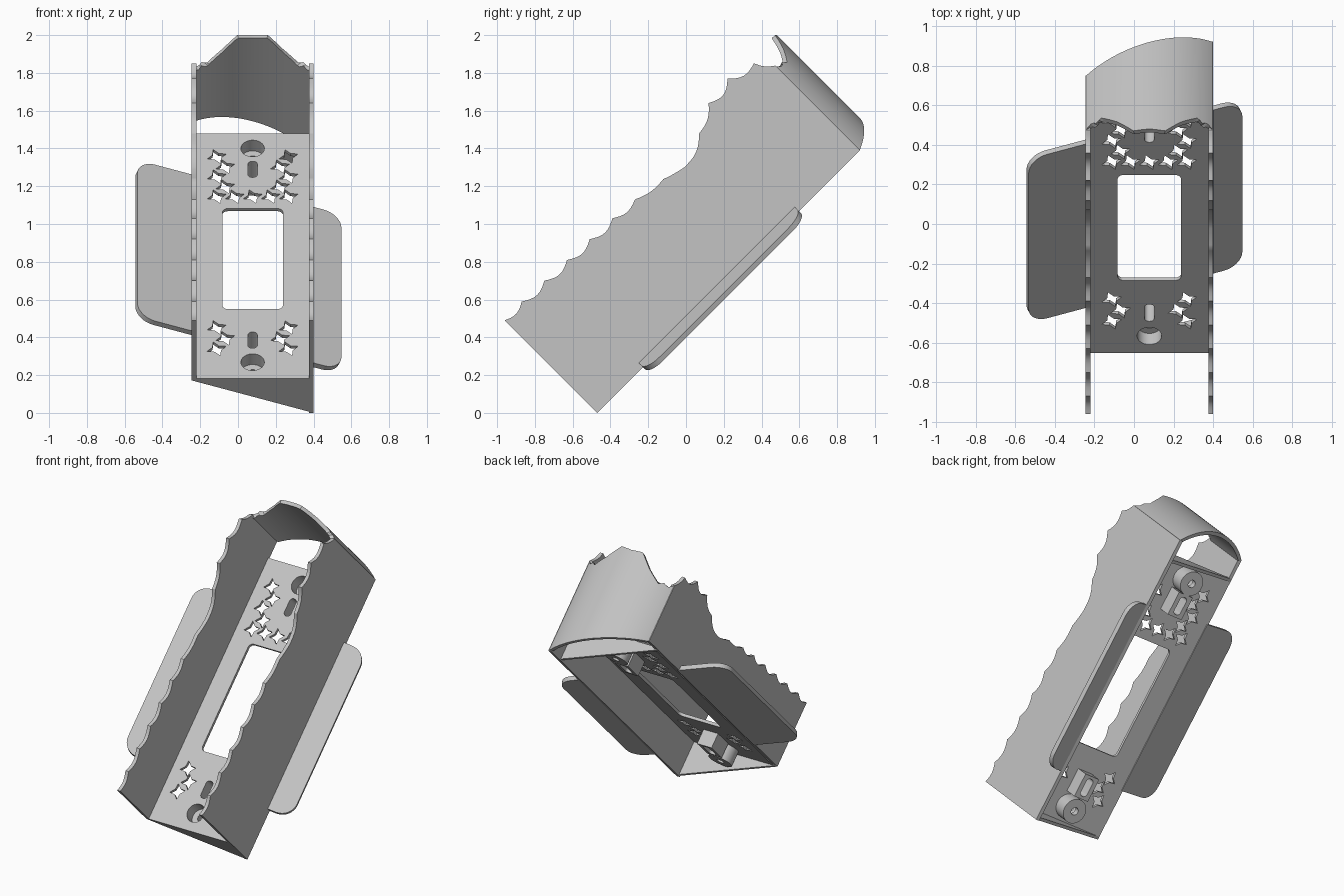
import bpy, bmesh
from math import pi, cos, sin, atan, sqrt
from mathutils import Matrix, Vector

if "Cube" in bpy.data.objects:
    bpy.data.objects.remove(bpy.data.objects["Cube"])

grey = bpy.data.materials.new("light grey plastic")
grey.use_nodes = True
COLOUR = (0.55, 0.55, 0.55, 1)
grey.diffuse_color = COLOUR
grey.node_tree.nodes["Principled BSDF"].inputs["Base Color"].default_value = COLOUR

# Working frame: x across, u along the tray, w out of the tray; leaned back 45 degrees
LEAN = Matrix.Rotation(pi / 4, 4, "X")
LEFT, RIGHT, MID = -0.245, 0.4, 0.0775
LOW, HIGH = -0.332, 1.5
FLOOR, WALL = 0.59, 0.024
SLOPE = 0.377


def back(x):
    """Height w of the slanted rear plane."""
    return 0.332 - SLOPE * (x - RIGHT)


def finish(name, mesh, matrix):
    bm = bmesh.new()
    bm.from_mesh(mesh)
    bmesh.ops.remove_doubles(bm, verts=bm.verts, dist=1e-5)
    bmesh.ops.recalc_face_normals(bm, faces=bm.faces)
    bm.to_mesh(mesh)
    bm.free()
    mesh.transform(LEAN @ matrix)
    mesh.materials.clear()
    mesh.materials.append(grey)
    obj = bpy.data.objects.new(name, mesh)
    bpy.context.collection.objects.link(obj)
    bpy.ops.object.select_all(action="DESELECT")
    obj.select_set(True)
    bpy.context.view_layer.objects.active = obj
    bpy.ops.object.shade_smooth_by_angle(angle=pi / 6)


def sheet(name, loops, thickness, matrix):
    """Flat outline with inner loops as holes, thickened about its plane."""
    curve = bpy.data.curves.new(name, "CURVE")
    curve.dimensions = "2D"
    curve.fill_mode = "BOTH"
    curve.extrude = thickness / 2
    for loop in loops:
        spline = curve.splines.new("POLY")
        spline.points.add(len(loop) - 1)
        for p, (a, b) in zip(spline.points, loop):
            p.co = (a, b, 0, 1)
        spline.use_cyclic_u = True
    temp = bpy.data.objects.new(name + "_outline", curve)
    bpy.context.collection.objects.link(temp)
    deps = bpy.context.evaluated_depsgraph_get()
    mesh = bpy.data.meshes.new_from_object(temp.evaluated_get(deps))
    bpy.data.objects.remove(temp)
    finish(name, mesh, matrix)


def rect(x0, x1, y0, y1, left_r=0, right_r=0):
    pts = []
    for cx, cy, r, start in ((x1 - right_r, y1 - right_r, right_r, 0), (x0 + left_r, y1 - left_r, left_r, 1),
                             (x0 + left_r, y0 + left_r, left_r, 2), (x1 - right_r, y0 + right_r, right_r, 3)):
        steps = 8 if r else 0
        for i in range(steps + 1):
            a = pi / 2 * (start + i / max(steps, 1))
            pts.append((cx + r * cos(a), cy + r * sin(a)))
    return pts


def circle(x, y, r, n=32):
    return [(x + r * cos(2 * pi * i / n), y + r * sin(2 * pi * i / n)) for i in range(n)]


def star(x, y):
    pts = []
    for i in range(8):
        r = 0.025 if i % 2 else 0.054
        a = pi / 9 + i * pi / 4
        pts.append((x + r * cos(a), y + r * sin(a)))
    return pts


def at_w(w0, w1):
    return Matrix.Translation((0, 0, (w0 + w1) / 2))


# Floor plate with window, sockets, slots and star vents
SOCKETS = (("upper", 1.39, 1.234), ("lower", -0.21, -0.045))
holes = [rect(-0.083, 0.238, 0.187, 0.94, 0.03, 0.03)]
for _, hole_u, slot_u in SOCKETS:
    holes.append(circle(MID, hole_u, 0.062))
    holes.append(rect(MID - 0.025, MID + 0.025, slot_u - 0.06, slot_u + 0.06, 0.022, 0.022))
for side in (-1, 1):
    for i in range(5):
        holes.append(star(MID + side * (0.145 if i % 2 else 0.19), 1.03 + 0.075 * i))
    for i in range(3):
        holes.append(star(MID + side * (0.145 if i % 2 else 0.19), -0.11 + 0.08 * i))
for i in (-1, 0, 1):
    holes.append(star(MID + i * 0.095, 1.03))
sheet("floor_plate", [rect(LEFT + WALL, RIGHT - WALL, LOW + 0.01, HIGH)] + holes, 0.02, at_w(FLOOR - 0.02, FLOOR))

# Screw bosses and slotted blocks behind the plate
for label, hole_u, slot_u in SOCKETS:
    sheet(label + "_boss", [circle(MID, hole_u, 0.08), circle(MID, hole_u, 0.062)], 0.06, at_w(0.51, 0.57))
    sheet(label + "_boss_end", [circle(MID, hole_u, 0.08), circle(MID, hole_u, 0.025)], 0.04, at_w(0.47, 0.51))
    sheet(label + "_slot_block", [rect(MID - 0.055, MID + 0.055, slot_u - 0.078, slot_u + 0.078),
          rect(MID - 0.025, MID + 0.025, slot_u - 0.06, slot_u + 0.06, 0.022, 0.022)], 0.1, at_w(0.47, 0.57))

# Wedge-shaped end walls between plate and rear plane
across = Matrix(((1, 0, 0, 0), (0, 0, -1, 0), (0, 1, 0, 0), (0, 0, 0, 1)))
wedge = [(LEFT, FLOOR), (LEFT, back(LEFT)), (RIGHT, back(RIGHT)), (RIGHT, FLOOR)]
for name, u in (("lower_end_wall", LOW + 0.01), ("upper_end_wall", HIGH - 0.01)):
    sheet(name, [wedge], 0.02, Matrix.Translation((0, u, 0)) @ across)

# Side walls with scalloped front edge: cusp u, cusp w, bite depth before it
CUSPS = [(LOW, 1.025, 0), (-0.198, 1.032, 0.022), (-0.035, 1.025, 0.03), (0.127, 1.018, 0.03),
         (0.29, 1.011, 0.03), (0.453, 1.004, 0.03), (0.608, 0.99, 0.025), (0.79, 0.96, 0.015),
         (0.912, 0.926, 0.003), (1.096, 0.997, 0.025), (1.244, 1.075, 0.02), (1.407, 1.096, 0.035),
         (1.563, 1.054, 0.03), (1.635, 0.965, 0.01)]
edge = [CUSPS[0][:2]]
for (u0, w0, _), (u1, w1, depth) in zip(CUSPS, CUSPS[1:]):
    normal = Vector((w1 - w0, u0 - u1)).normalized()
    for i in range(1, 9):
        t = i / 8
        bite = depth * sin(pi * t)
        edge.append((u0 + (u1 - u0) * t + normal.x * bite, w0 + (w1 - w0) * t + normal.y * bite))
along = Matrix(((0, 0, 1, 0), (1, 0, 0, 0), (0, 1, 0, 0), (0, 0, 0, 1)))
for name, outer, x in (("right_side_wall", LEFT, LEFT + WALL / 2), ("left_side_wall", RIGHT, RIGHT - WALL / 2)):
    outline = [(LOW, back(outer))] + edge + [(1.635, back(outer))]
    sheet(name, [outline], WALL, Matrix.Translation((x, 0, 0)) @ along)

# Arched top cap, its rear edge on the slanted plane and its front edge peaked
RIM = [(0, 1.075), (0.08, 1.082), (0.16, 0.998), (0.245, 0.93), (0.27, 0.955), (0.29, 0.935), (0.33, 0.97)]


def rim(x):
    d = abs(x - MID)
    for (d0, w0), (d1, w1) in zip(RIM, RIM[1:]):
        if d <= d1:
            return w0 + (w1 - w0) * (d - d0) / (d1 - d0)
    return RIM[-1][1]


HALF, CROWN, RADIUS = (RIGHT - LEFT) / 2, 1.754, 0.487
bm = bmesh.new()
rings = []
N = 48
for i in range(N + 1):
    d = HALF * (2 * i / N - 1)
    ring = []
    for inset, front in ((0, False), (0, True), (WALL, True), (WALL, False)):
        x = MID + d * (HALF - inset) / HALF
        u = CROWN - RADIUS + sqrt((RADIUS - inset) ** 2 - (x - MID) ** 2)
        ring.append(bm.verts.new((x, u, rim(x) if front else back(x))))
    rings.append(ring)
for a, b in zip(rings, rings[1:]):
    for k in range(4):
        bm.faces.new((a[k], a[(k + 1) % 4], b[(k + 1) % 4], b[k]))
bm.faces.new(rings[0])
bm.faces.new(rings[-1])
cap = bpy.data.meshes.new("top_cap")
bm.to_mesh(cap)
bm.free()
finish("top_cap", cap, Matrix())

# Side wings lying in the slanted rear plane
tilt = atan(SLOPE)
wing_frame = Matrix.Translation((RIGHT, 0, back(RIGHT))) @ Matrix.Rotation(tilt, 4, "Y") @ at_w(0, 0.03)


def s(x):
    return (x - RIGHT) / cos(tilt)


sheet("right_wing", [rect(s(-0.543), s(LEFT + 0.01), 0.007, 1.178, 0.1, 0)], 0.03, wing_frame)
sheet("left_wing", [rect(s(RIGHT - 0.01), s(0.537), 0.01, 1.178, 0, 0.1)], 0.03, wing_frame)
